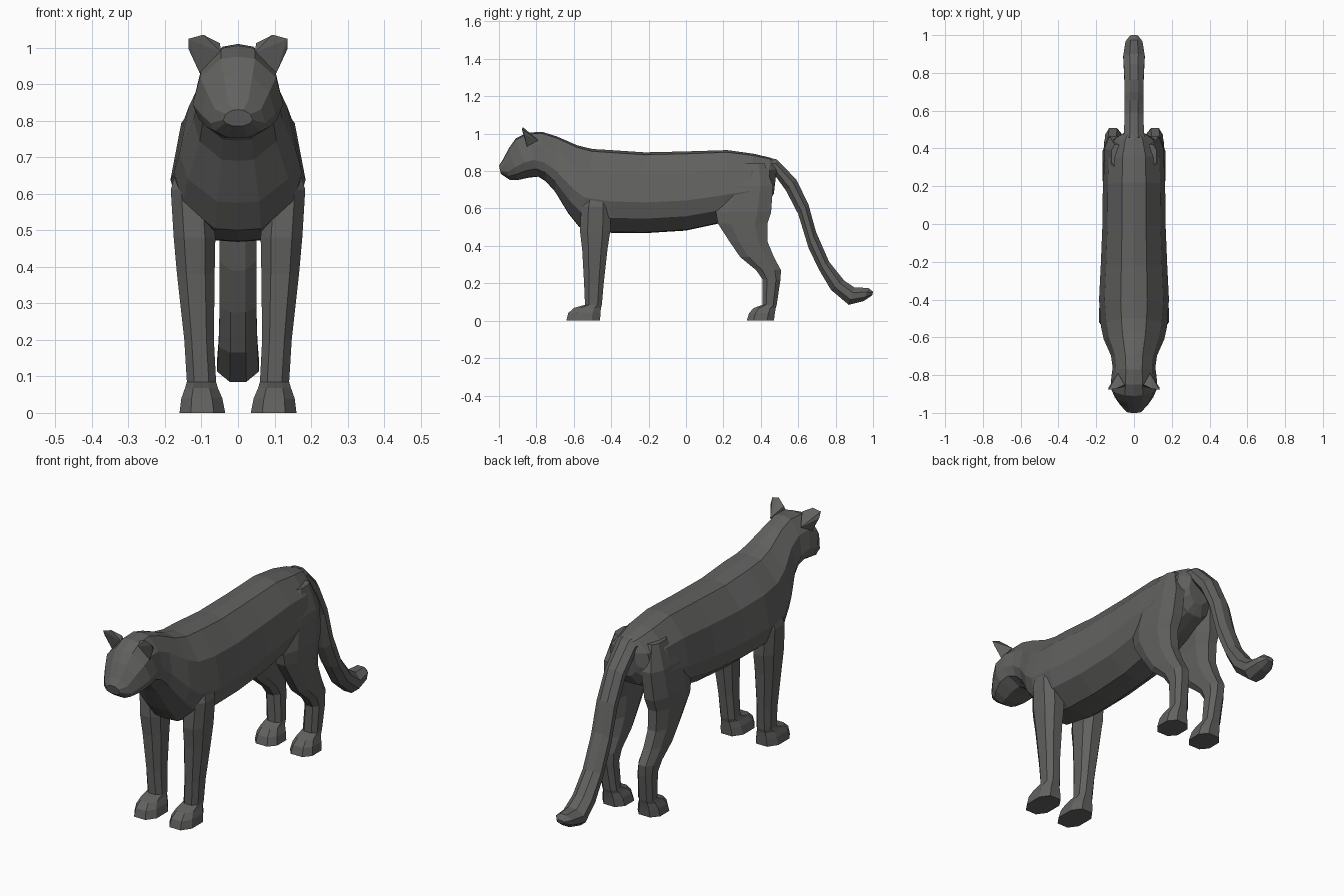
import bpy, bmesh

fur = bpy.data.materials.new("charcoal fur")
fur.diffuse_color = (0.12, 0.122, 0.117, 1)


def finish(bm, name):
    bmesh.ops.recalc_face_normals(bm, faces=bm.faces)
    me = bpy.data.meshes.new(name)
    bm.to_mesh(me)
    bm.free()
    me.materials.append(fur)
    ob = bpy.data.objects.new(name, me)
    bpy.context.collection.objects.link(ob)
    return ob


def loft(name, rings):
    """Skin a list of closed rings of points and cap both ends."""
    bm = bmesh.new()
    rows = [[bm.verts.new(p) for p in r] for r in rings]
    n = len(rows[0])
    for a, b in zip(rows, rows[1:]):
        for i in range(n):
            j = (i + 1) % n
            bm.faces.new((a[i], a[j], b[j], b[i]))
    bm.faces.new(rows[0])
    bm.faces.new(rows[-1])
    return finish(bm, name)


def spine_ring(sec, profile):
    """Ring between a top and a bottom point; profile = (drop, width) fractions."""
    yt, zt, yb, zb, w = sec
    half = [(k * w, yt + (yb - yt) * s, zt + (zb - zt) * s) for s, k in profile]
    return half + [(-x, y, z) for x, y, z in reversed(half) if x > 0]


def leg_ring(z, y0, y1, x0, x1, side):
    """Chamfered rectangle at height z."""
    cx, cy, hx, hy = (x0 + x1) / 2, (y0 + y1) / 2, (x1 - x0) / 2, (y1 - y0) / 2
    octagon = [(1, .5), (.5, 1), (-.5, 1), (-1, .5), (-1, -.5), (-.5, -1), (.5, -1), (1, -.5)]
    return [(side * (cx + a * hx), cy + b * hy, z) for a, b in octagon]


# head, neck and torso: top y, top z, bottom y, bottom z, half width
torso = [
    (-1.0, .83, -.99, .785, .04), (-.98, .86, -.94, .752, .075),
    (-.945, .925, -.90, .752, .102), (-.91, .975, -.84, .765, .124),
    (-.85, 1.005, -.79, .77, .12), (-.77, 1.01, -.75, .745, .113),
    (-.69, .985, -.70, .69, .122), (-.58, .937, -.63, .575, .16),
    (-.50, .918, -.57, .50, .175), (-.40, .912, -.40, .47, .185),
    (-.22, .90, -.22, .468, .176), (0, .905, 0, .482, .167),
    (.22, .912, .20, .525, .165), (.36, .893, .32, .57, .16),
    (.45, .872, .44, .63, .12), (.49, .855, .47, .68, .06),
]
body_profile = [(0, 0), (.03, .38), (.27, .84), (.62, 1), (.82, .86), (.99, .36), (1, 0)]
loft("body_and_head", [spine_ring(s, body_profile) for s in torso])

# tail
tail = [
    (.46, .868, .44, .78, .06), (.485, .862, .47, .785, .053),
    (.59, .755, .535, .695, .05), (.655, .62, .60, .57, .05),
    (.695, .475, .655, .39, .05), (.765, .315, .71, .275, .05),
    (.845, .215, .775, .165, .053), (.9, .178, .87, .085, .057),
    (.975, .175, .95, .105, .045), (1.0, .155, .995, .135, .02),
]
tail_profile = [(0, .4), (.3, 1), (.7, 1), (1, .4)]
loft("tail", [spine_ring(s, tail_profile) for s in tail])

# legs: z, front y, back y, inner x, outer x
front = [
    (.74, -.52, -.42, .07, .15), (.61, -.56, -.405, .07, .184),
    (.48, -.567, -.405, .062, .176), (.38, -.555, -.42, .064, .167),
    (.2, -.545, -.44, .066, .147), (.085, -.54, -.45, .06, .14),
    (.068, -.60, -.455, .055, .145), (.04, -.63, -.457, .043, .155),
    (0, -.64, -.46, .035, .16),
]
rear = [
    (.84, .30, .42, .05, .12), (.72, .2, .465, .05, .156),
    (.58, .16, .455, .06, .168), (.52, .17, .435, .07, .166),
    (.42, .235, .437, .07, .162), (.34, .29, .47, .07, .158),
    (.27, .375, .508, .07, .152), (.22, .41, .505, .068, .148),
    (.085, .41, .485, .06, .14), (.068, .362, .48, .055, .145),
    (.04, .337, .475, .043, .155), (0, .325, .47, .035, .16),
]
# ear points for the left and right hulls
ear = [(.045, -.86, .985), (.05, -.85, 1.012), (.105, -.85, .93), (.085, -.79, .965),
       (.095, -.872, 1.035), (.135, -.878, 1.024), (.135, -.865, .995)]

for side, label in ((1, "left"), (-1, "right")):
    loft("front_leg_" + label, [leg_ring(*r, side) for r in front])
    loft("rear_leg_" + label, [leg_ring(*r, side) for r in rear])
    bm = bmesh.new()
    for x, y, z in ear:
        bm.verts.new((side * x, y, z))
    bmesh.ops.convex_hull(bm, input=bm.verts)
    finish(bm, "ear_" + label)
